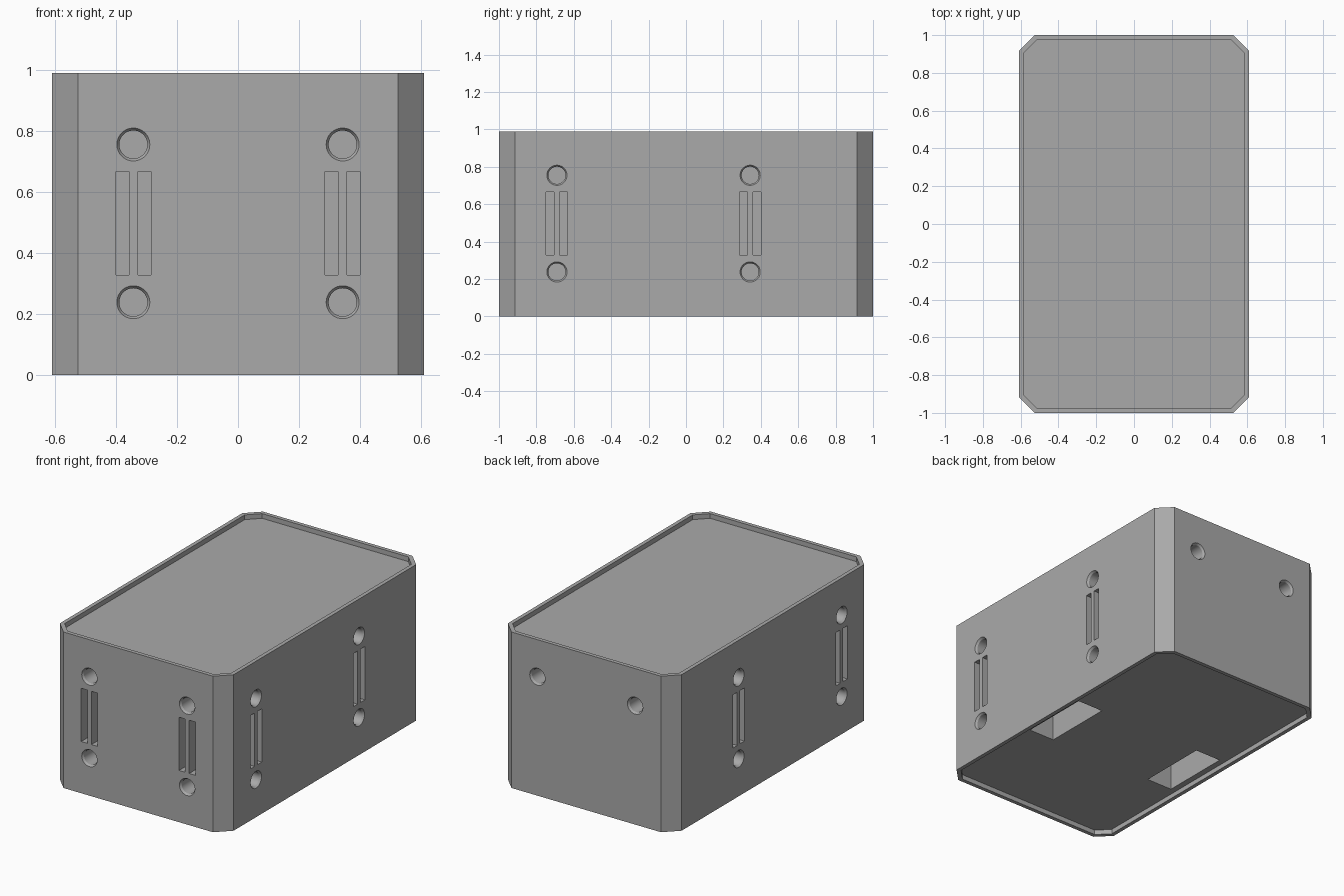
import bpy, bmesh
from math import radians
from mathutils import Matrix, Vector

old = bpy.data.objects.get("Cube")
if old:
    bpy.data.objects.remove(old, do_unlink=True)

HX, HY, HEIGHT = 0.61, 1.0, 0.99   # half width, half length, height
RIM, RIM_DEPTH = 0.025, 0.03
CUT_DEPTH, POCKET_DEPTH = 0.15, 0.4

grey = bpy.data.materials.new("plain grey")
grey.use_nodes = True
grey.diffuse_color = (0.4, 0.4, 0.4, 1)
grey.node_tree.nodes["Principled BSDF"].inputs["Base Color"].default_value = (0.4, 0.4, 0.4, 1)


def prism(bm, hx, hy, c, z0, z1):
    """Upright block with four chamfered corners."""
    quarter = [(hx, hy - c), (hx - c, hy)]
    pts = quarter + [(-x, y) for x, y in reversed(quarter)]
    pts += [(-x, -y) for x, y in pts]
    face = bm.faces.new([bm.verts.new((x, y, z0)) for x, y in pts])
    top = bmesh.ops.extrude_face_region(bm, geom=[face])["geom"]
    bmesh.ops.translate(bm, vec=(0, 0, z1 - z0),
                        verts=[v for v in top if isinstance(v, bmesh.types.BMVert)])


def box(bm, centre, size, frame=Matrix()):
    m = frame @ Matrix.Translation(centre) @ Matrix.Diagonal(Vector(size).to_4d())
    bmesh.ops.create_cube(bm, size=1, matrix=m)


def bore(bm, x, z, frame):
    """Blind hole with a chamfered mouth, turned about its axis."""
    profile = [(0, -0.02), (0.062, -0.02), (0.062, 0), (0.054, 0),
               (0.046, 0.012), (0.046, CUT_DEPTH), (0, CUT_DEPTH)]
    place = frame @ Matrix.Translation((x, 0, z))
    verts = [bm.verts.new((r, y, 0)) for r, y in profile]
    edges = [bm.edges.new(pair) for pair in zip(verts, verts[1:])]
    spun = bmesh.ops.spin(bm, geom=verts + edges, cent=(0, 0, 0), axis=(0, 1, 0),
                          angle=radians(360), steps=48, use_merge=True)
    new = {v for e in edges for v in e.verts}
    stack = list(new)
    while stack:
        for e in stack.pop().link_edges:
            for v in e.verts:
                if v not in new:
                    new.add(v)
                    stack.append(v)
    bmesh.ops.transform(bm, matrix=place, verts=list(new))


def strap_mount(bm, x, frame):
    """Two slots between an upper and a lower hole."""
    for z in (0.238, 0.755):
        bore(bm, x, z, frame)
    for side in (-1, 1):
        box(bm, (x + side * 0.036, CUT_DEPTH / 2 - 0.02, 0.497),
            (0.043, CUT_DEPTH + 0.04, 0.338), frame)


def finish(name, bm):
    bmesh.ops.remove_doubles(bm, verts=bm.verts, dist=1e-5)
    bmesh.ops.recalc_face_normals(bm, faces=bm.faces)
    mesh = bpy.data.meshes.new(name)
    bm.to_mesh(mesh)
    bm.free()
    mesh.materials.append(grey)
    obj = bpy.data.objects.new(name, mesh)
    bpy.context.collection.objects.link(obj)
    return obj


# Main block
bm = bmesh.new()
prism(bm, HX, HY, 0.085, 0, HEIGHT)
case = finish("case_body", bm)

# Shallow recesses on top and bottom
bm = bmesh.new()
for z0, z1 in ((-0.05, RIM_DEPTH), (HEIGHT - RIM_DEPTH, HEIGHT + 0.05)):
    prism(bm, HX - RIM, HY - RIM, 0.072, z0, z1)
recesses = finish("recess_cutter", bm)

# Side openings: each frame has its wall at local y = 0, with y going inward
bm = bmesh.new()
front = Matrix.Translation((0, -HY, 0))
back = Matrix.Translation((0, HY, 0)) @ Matrix.Rotation(radians(180), 4, 'Z')
left = Matrix.Translation((HX, 0, 0)) @ Matrix.Rotation(radians(90), 4, 'Z')
right = Matrix.Translation((-HX, 0, 0)) @ Matrix.Rotation(radians(-90), 4, 'Z')
for x in (-0.343, 0.343):
    strap_mount(bm, x, front)
    bore(bm, x, 0.755, back)
for y in (-0.69, 0.343):
    strap_mount(bm, y, left)
    strap_mount(bm, -y, right)

# Deep pockets underneath
for side in (-1, 1):
    box(bm, (side * 0.457, -0.085, POCKET_DEPTH / 2), (0.18, 0.45, POCKET_DEPTH))
openings = finish("opening_cutter", bm)

# Cut everything out of the block
bpy.context.view_layer.objects.active = case
for cutter in (recesses, openings):
    mod = case.modifiers.new("cut", 'BOOLEAN')
    mod.operation, mod.solver, mod.object = 'DIFFERENCE', 'EXACT', cutter
    bpy.ops.object.modifier_apply(modifier=mod.name)
    bpy.data.objects.remove(cutter, do_unlink=True)

bpy.ops.object.select_all(action='DESELECT')
case.select_set(True)
bpy.ops.object.shade_smooth_by_angle(angle=radians(30))
